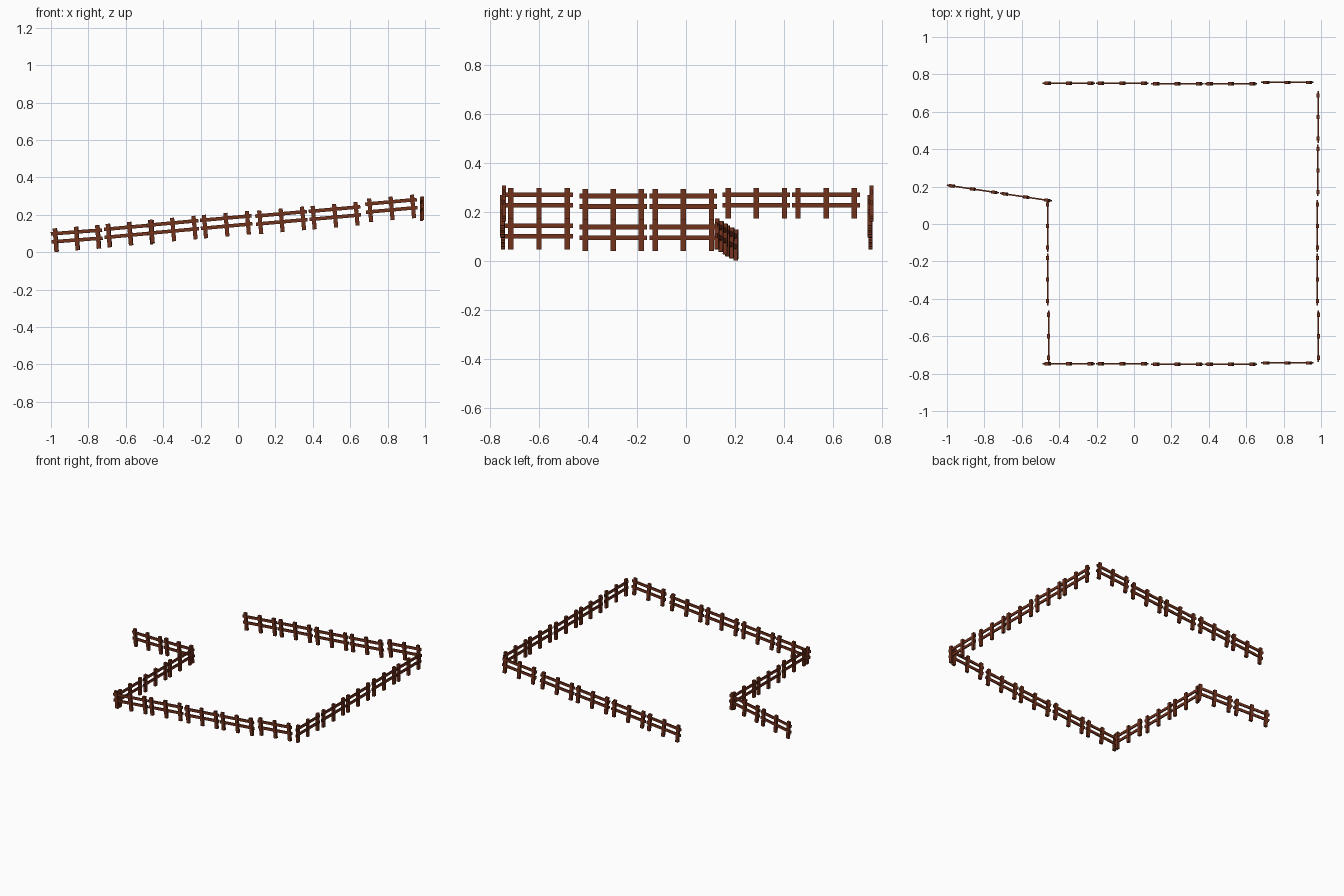
import bpy, bmesh
from math import atan
from mathutils import Matrix, Vector

if "Cube" in bpy.data.objects:
    bpy.data.objects.remove(bpy.data.objects["Cube"])

wood = bpy.data.materials.new("dark_red_wood")
wood.diffuse_color = (0.17, 0.032, 0.012, 1)
wood.use_nodes = True
wood.node_tree.nodes["Principled BSDF"].inputs["Base Color"].default_value = wood.diffuse_color


def box(bm, centre, size):
    m = Matrix.Translation(centre) @ Matrix.Diagonal((*size, 1))
    bmesh.ops.create_cube(bm, size=1, matrix=m)


# One fence panel: three posts and two rails, running along local x
bm = bmesh.new()
for x in (-0.115, 0, 0.115):
    box(bm, (x, 0, -0.0135), (0.022, 0.017, 0.126))
for z in (-0.0215, 0.0215):
    box(bm, (0, 0, z), (0.277, 0.008, 0.019))
panel_mesh = bpy.data.meshes.new("fence_panel")
bm.to_mesh(panel_mesh)
bm.free()
panel_mesh.materials.append(wood)


def panel(name, centre, direction):
    """Place a panel with its rails along direction, posts kept in a vertical plane."""
    along = Vector(direction).normalized()
    side = Vector((0, 0, 1)).cross(along).normalized()
    up = along.cross(side)
    rot = Matrix((along, side, up)).transposed().to_4x4()
    ob = bpy.data.objects.new(name, panel_mesh)
    ob.matrix_world = Matrix.Translation(centre) @ rot
    bpy.context.collection.objects.link(ob)


# Front and back runs climb the slope
slope_run = [(-0.348, 0.003, 0.135), (-0.063, 0.003, 0.161), (0.232, 0, 0.184),
             (0.518, 0, 0.209), (0.820, 0.007, 0.248)]
for name, y in (("front", -0.75), ("back", 0.75)):
    for i, (x, dy, z) in enumerate(slope_run):
        panel(f"{name}_panel_{i + 1}", (x, y + dy, z), (1, 0, 0.09))

# Right run, level
for i, (x, y, z) in enumerate([(0.986, -0.600, 0.249), (0.981, -0.297, 0.244),
                               (0.981, -0.011, 0.244), (0.983, 0.287, 0.249),
                               (0.984, 0.572, 0.249)]):
    panel(f"right_panel_{i + 1}", (x, y, z), (0, 1, 0))

# Left run, level and shorter
for i, (x, y, z) in enumerate([(-0.457, -0.600, 0.123), (-0.462, -0.297, 0.117),
                               (-0.462, -0.011, 0.117)]):
    panel(f"left_panel_{i + 1}", (x, y, z), (0, 1, 0))

# Wing leading away to the left
panel("wing_panel_1", (-0.862, 0.187, 0.087), (1, -0.15, 0.075))
panel("wing_panel_2", (-0.578, 0.144, 0.113), (1, -0.15, 0.09))
